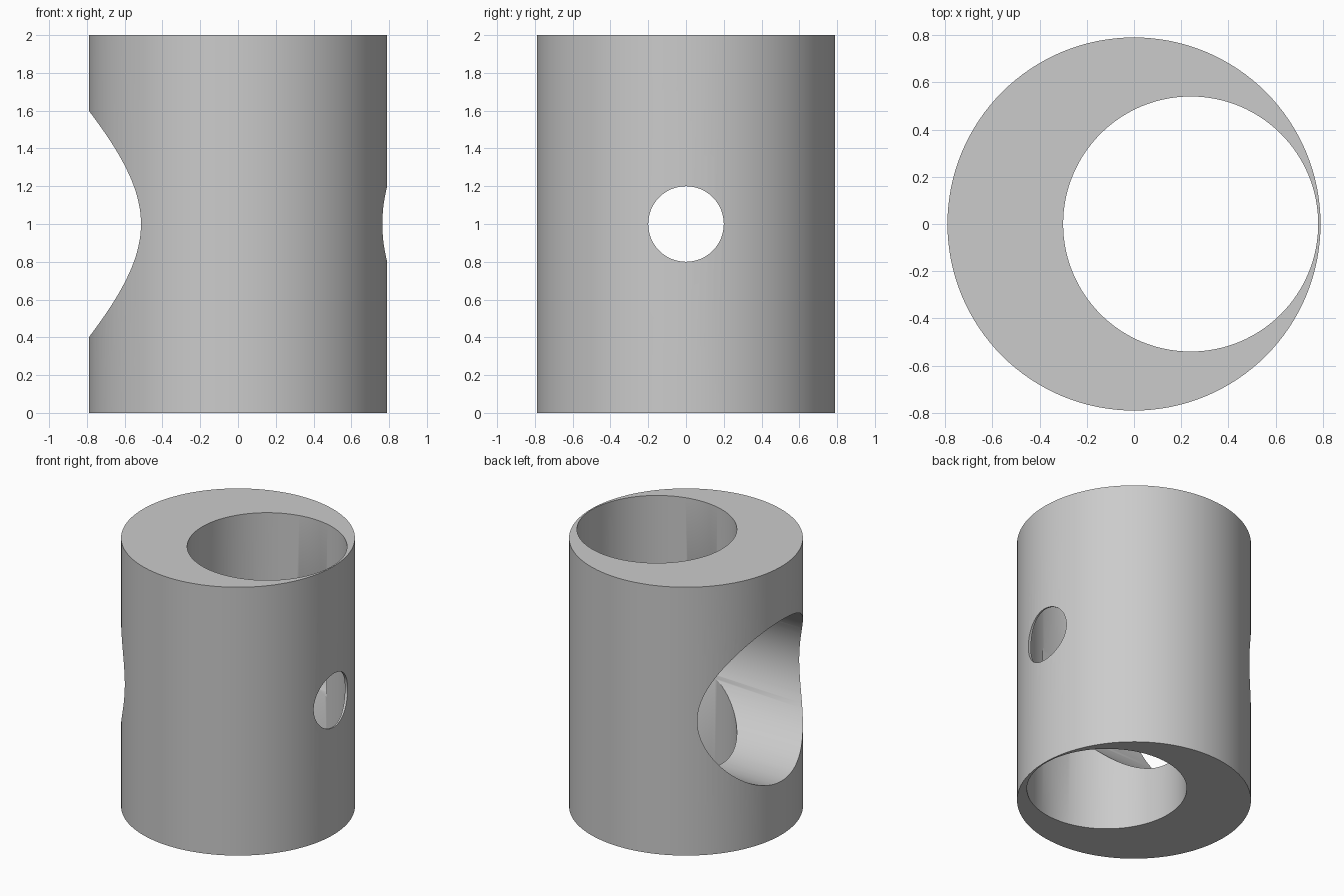
import bpy
from math import pi

if "Cube" in bpy.data.objects:
    bpy.data.objects.remove(bpy.data.objects["Cube"], do_unlink=True)

# Single plain grey
grey = bpy.data.materials.new("plain_grey")
grey.use_nodes = True
colour = (0.6, 0.6, 0.6, 1)
grey.diffuse_color = colour
grey.node_tree.nodes["Principled BSDF"].inputs["Base Color"].default_value = colour


def cylinder(name, radius, depth, location, along_x=False):
    rotation = (0, pi / 2, 0) if along_x else (0, 0, 0)
    bpy.ops.mesh.primitive_cylinder_add(vertices=128, radius=radius, depth=depth,
                                        location=location, rotation=rotation)
    obj = bpy.context.object
    obj.name = name
    obj.data.materials.append(grey)
    return obj


def x_cutter(name, radius, x_start, x_end):
    return cylinder(name, radius, x_end - x_start, ((x_start + x_end) / 2, 0, 1), True)


# Outer body
body = cylinder("collar_body", 0.79, 2, (0, 0, 1))

# Off-centre vertical bore, wide side bore and small screw hole
cutters = [
    cylinder("vertical_bore_cutter", 0.54, 2.4, (0.24, 0, 1)),
    x_cutter("side_bore_cutter", 0.6, -1.2, 0.36),
    x_cutter("screw_hole_cutter", 0.2, 0.3, 1.2),
]
for cutter in cutters:
    bpy.ops.object.select_all(action="DESELECT")
    body.select_set(True)
    bpy.context.view_layer.objects.active = body
    cut = body.modifiers.new(cutter.name, "BOOLEAN")
    cut.operation = "DIFFERENCE"
    cut.solver = "EXACT"
    cut.object = cutter
    bpy.ops.object.modifier_apply(modifier=cut.name)
    bpy.data.objects.remove(cutter, do_unlink=True)

# Smooth walls with crisp rims
bpy.ops.object.shade_smooth_by_angle(angle=pi / 6)
